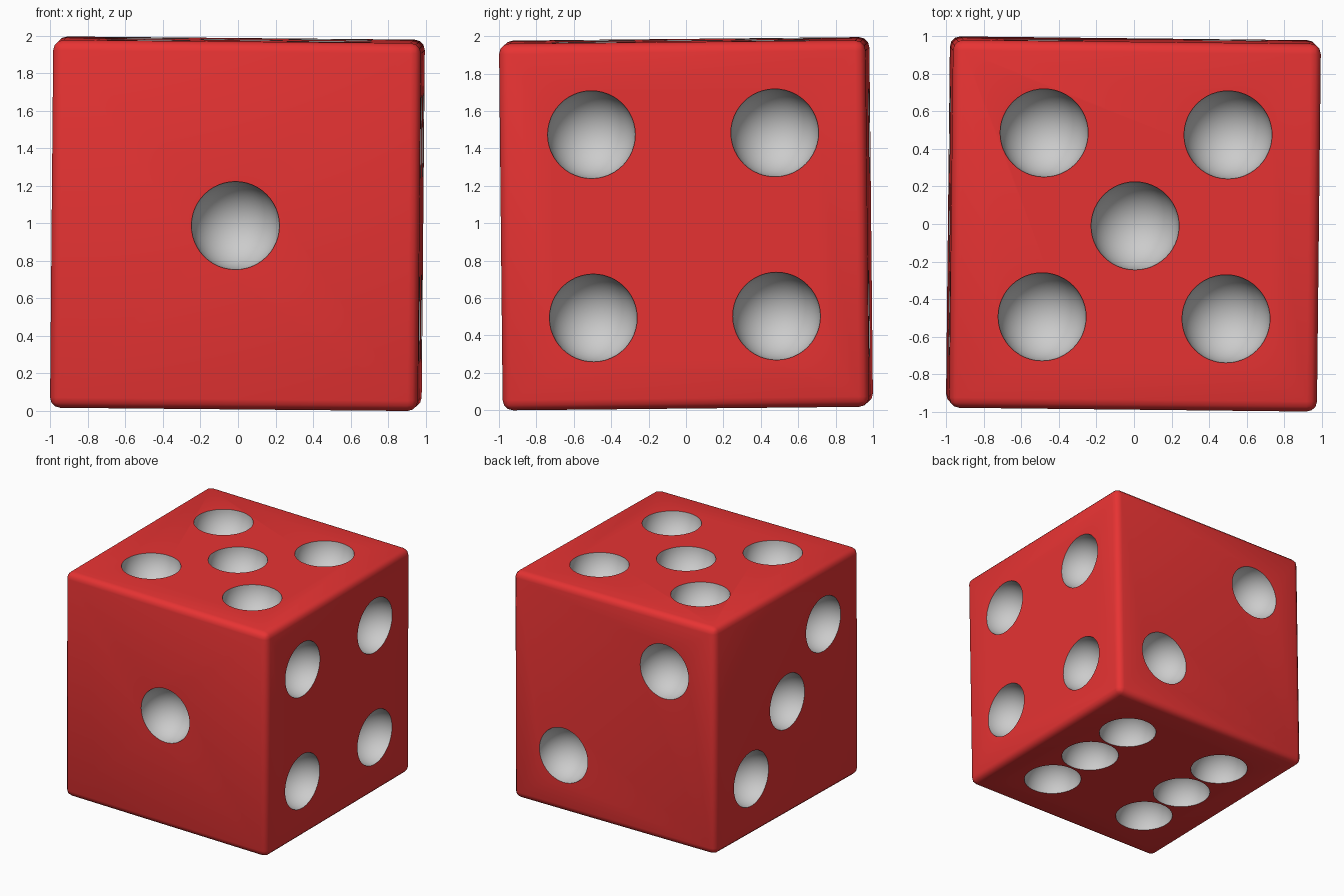
import bpy, bmesh
from mathutils import Matrix, Vector, Euler

if "Cube" in bpy.data.objects:
    bpy.data.objects.remove(bpy.data.objects["Cube"])

H = 0.98          # half edge length
P = H / 2         # pip offset from face centre
R = 0.235         # pip radius


def material(name, color):
    m = bpy.data.materials.new(name)
    m.diffuse_color = color
    m.use_nodes = True
    m.node_tree.nodes["Principled BSDF"].inputs["Base Color"].default_value = m.diffuse_color
    return m


def mesh_object(name, bm, mat):
    me = bpy.data.meshes.new(name)
    bm.to_mesh(me)
    bm.free()
    me.materials.append(mat)
    ob = bpy.data.objects.new(name, me)
    bpy.context.collection.objects.link(ob)
    return ob


red = material("red_body", (0.8, 0.033, 0.033, 1))
grey = material("grey_pips", (0.8, 0.8, 0.8, 1))

# Body: cube with small rounded edges
bm = bmesh.new()
bmesh.ops.create_cube(bm, size=2 * H)
bmesh.ops.bevel(bm, geom=bm.edges[:], offset=0.055, segments=3,
                profile=0.5, affect='EDGES')
die = mesh_object("die", bm, red)

# Pips: face axis, side, and positions in the two remaining axes (in order)
corners = [(a, b) for a in (-P, P) for b in (-P, P)]
layout = [
    (1, -1, [(0, 0)]),                                        # front: one
    (1, 1, [(-P, P), (P, -P)]),                               # back: two
    (0, -1, [(-P, P), (0, 0), (P, -P)]),                      # left: three
    (0, 1, corners),                                          # right: four
    (2, 1, corners + [(0, 0)]),                               # top: five
    (2, -1, [(a, b) for a in (-P, P) for b in (-P, 0, P)]),   # bottom: six
]
bm = bmesh.new()
for axis, side, spots in layout:
    normal = Vector((0, 0, 0))
    normal[axis] = side
    turn = normal.to_track_quat('Z', 'Y').to_matrix().to_4x4()
    for a, b in spots:
        pos = [a, b]
        pos.insert(axis, side * (H + 0.006))
        bmesh.ops.create_uvsphere(bm, u_segments=48, v_segments=24, radius=R,
                                  matrix=Matrix.Translation(pos) @ turn)
for f in bm.faces:
    f.smooth = True
cutter = mesh_object("pip_cutter", bm, grey)
cutter.hide_render = True

# Hollow the pips out of the body, keeping their own colour
mod = die.modifiers.new("pips", 'BOOLEAN')
mod.operation = 'DIFFERENCE'
mod.solver = 'EXACT'
mod.material_mode = 'TRANSFER'
mod.object = cutter
bpy.context.view_layer.objects.active = die
die.select_set(True)
bpy.ops.object.modifier_apply(modifier=mod.name)
bpy.data.objects.remove(cutter)
bpy.ops.object.shade_smooth_by_angle(angle=0.6)

# The die sits very slightly askew
tilt = Euler((0.01, 0.009, -0.0108)).to_matrix().to_4x4()
die.data.transform(tilt)
low = min(v.co.z for v in die.data.vertices)
die.data.transform(Matrix.Translation((-0.003, 0, -low)))
